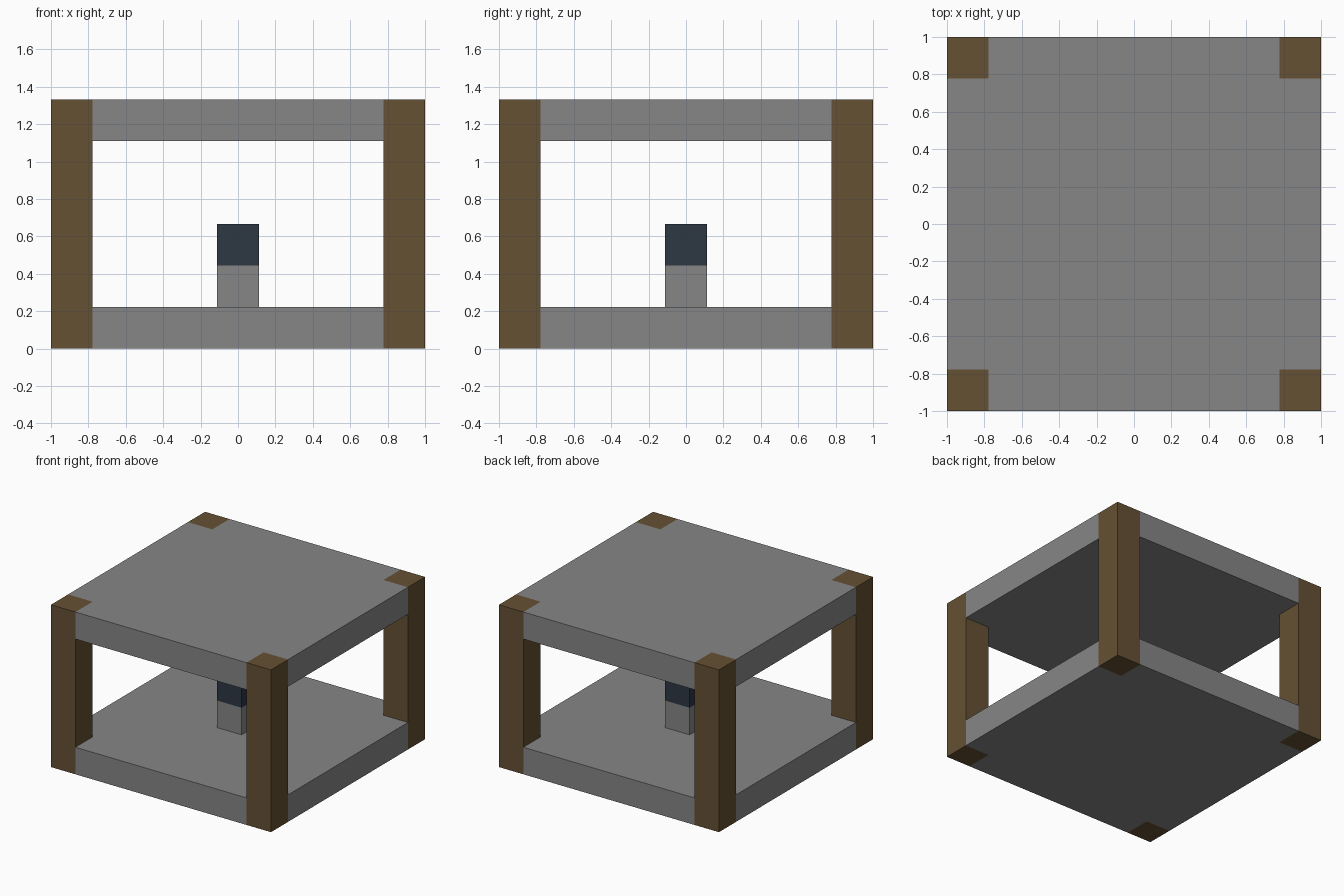
import bpy
import bmesh

if "Cube" in bpy.data.objects:
    bpy.data.objects.remove(bpy.data.objects["Cube"], do_unlink=True)

U = 2 / 9          # block size: every part is a multiple of this
HEIGHT = 6 * U
INNER = 1 - U      # inner edge of the corner posts


def make_material(name, rgb):
    mat = bpy.data.materials.new(name)
    mat.use_nodes = True
    color = (*rgb, 1)
    mat.diffuse_color = color
    mat.node_tree.nodes["Principled BSDF"].inputs["Base Color"].default_value = color
    return mat


def add_prism(name, outline, bottom, height, mat):
    """Extrude a counter-clockwise outline upward."""
    bm = bmesh.new()
    face = bm.faces.new([bm.verts.new((x, y, bottom)) for x, y in outline])
    extruded = bmesh.ops.extrude_face_region(bm, geom=[face], use_keep_orig=True)
    top = [v for v in extruded["geom"] if isinstance(v, bmesh.types.BMVert)]
    bmesh.ops.translate(bm, verts=top, vec=(0, 0, height))
    bmesh.ops.recalc_face_normals(bm, faces=bm.faces)
    mesh = bpy.data.meshes.new(name)
    bm.to_mesh(mesh)
    bm.free()
    mesh.materials.append(mat)
    obj = bpy.data.objects.new(name, mesh)
    bpy.context.collection.objects.link(obj)


def square(cx, cy, half):
    return [(cx - half, cy - half), (cx + half, cy - half),
            (cx + half, cy + half), (cx - half, cy + half)]


stone = make_material("grey stone", (0.24, 0.24, 0.24))
wood = make_material("brown wood", (0.13, 0.082, 0.033))
dark = make_material("dark slate blue", (0.026, 0.038, 0.055))

# Floor and roof slabs, notched at the corners to receive the posts
quarter = [(1, INNER), (INNER, INNER), (INNER, 1)]
slab = []
for turn in range(4):
    slab += quarter
    quarter = [(-y, x) for x, y in quarter]
add_prism("floor_slab", slab, 0, U, stone)
add_prism("roof_slab", slab, HEIGHT - U, U, stone)

# Corner posts
for side, sx in (("left", 1), ("right", -1)):
    for end, sy in (("front", -1), ("back", 1)):
        center = 1 - U / 2
        add_prism(f"{end}_{side}_post", square(sx * center, sy * center, U / 2),
                  0, HEIGHT, wood)

# Central pedestal with a dark block on top
add_prism("pedestal", square(0, 0, U / 2), U, U, stone)
add_prism("pedestal_top_block", square(0, 0, U / 2), 2 * U, U, dark)
